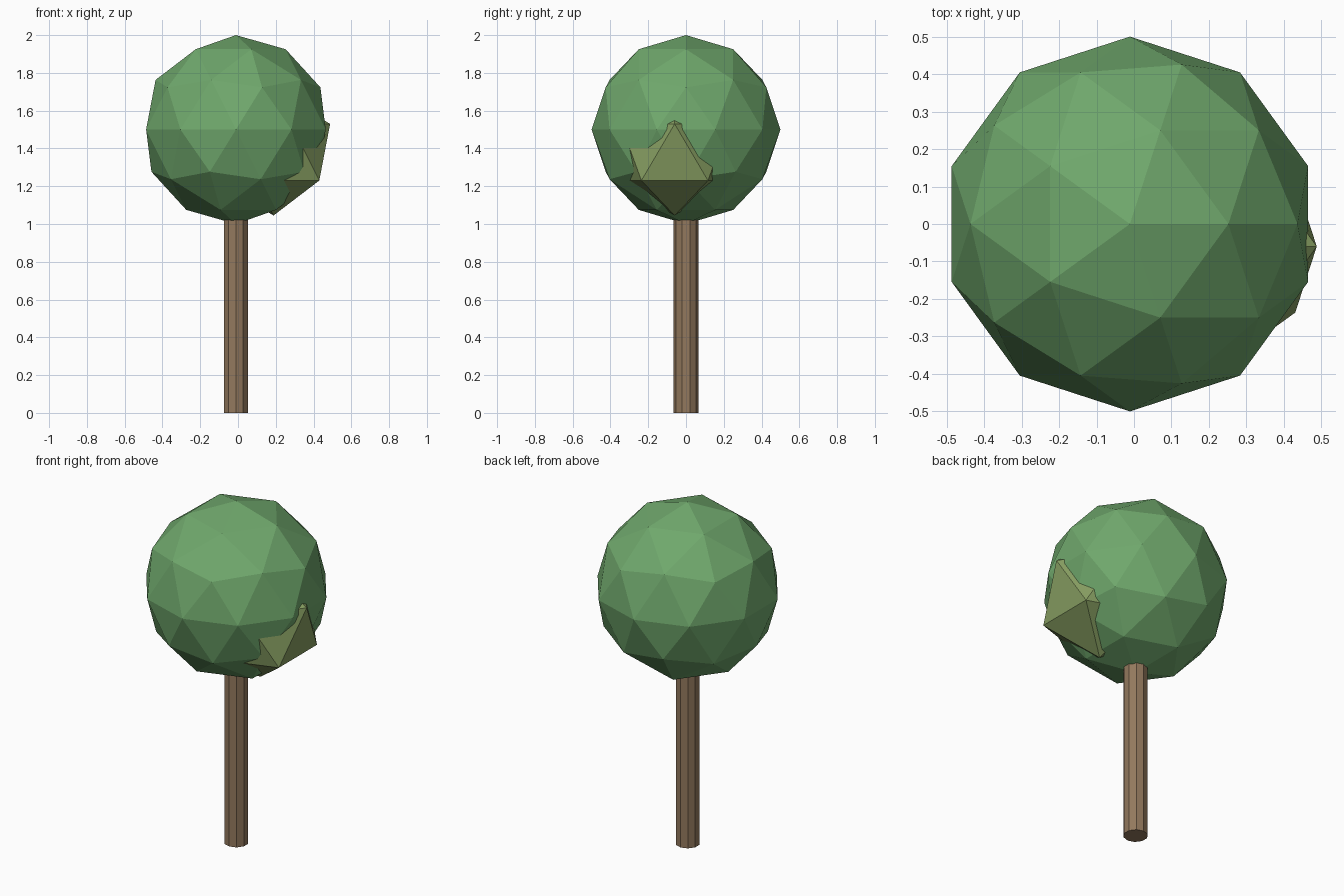
import bpy

if "Cube" in bpy.data.objects:
    bpy.data.objects.remove(bpy.data.objects["Cube"])


def finish(name, color):
    """Name the active object and give it a plain colour."""
    obj = bpy.context.object
    obj.name = name
    mat = bpy.data.materials.new(name + "_colour")
    mat.diffuse_color = (*color, 1)
    mat.use_nodes = True
    mat.node_tree.nodes["Principled BSDF"].inputs["Base Color"].default_value = mat.diffuse_color
    obj.data.materials.append(mat)
    return obj


CX = -0.011          # trunk and crown axis
TRUNK_TOP = 1.1      # ends hidden inside the crown

# Ten-sided trunk
bpy.ops.mesh.primitive_cylinder_add(
    vertices=10, radius=0.066, depth=TRUNK_TOP, location=(CX, 0, TRUNK_TOP / 2))
finish("trunk", (0.29, 0.19, 0.11))

# Faceted main crown
bpy.ops.mesh.primitive_ico_sphere_add(
    subdivisions=2, radius=0.5, location=(CX, 0, 1.5))
finish("crown", (0.16, 0.39, 0.15))

# Small leaf clump poking out of the lower right of the crown
bpy.ops.mesh.primitive_ico_sphere_add(
    subdivisions=1, radius=0.335, location=(0.188, -0.06, 1.38))
finish("leaf_clump", (0.24, 0.34, 0.12))
